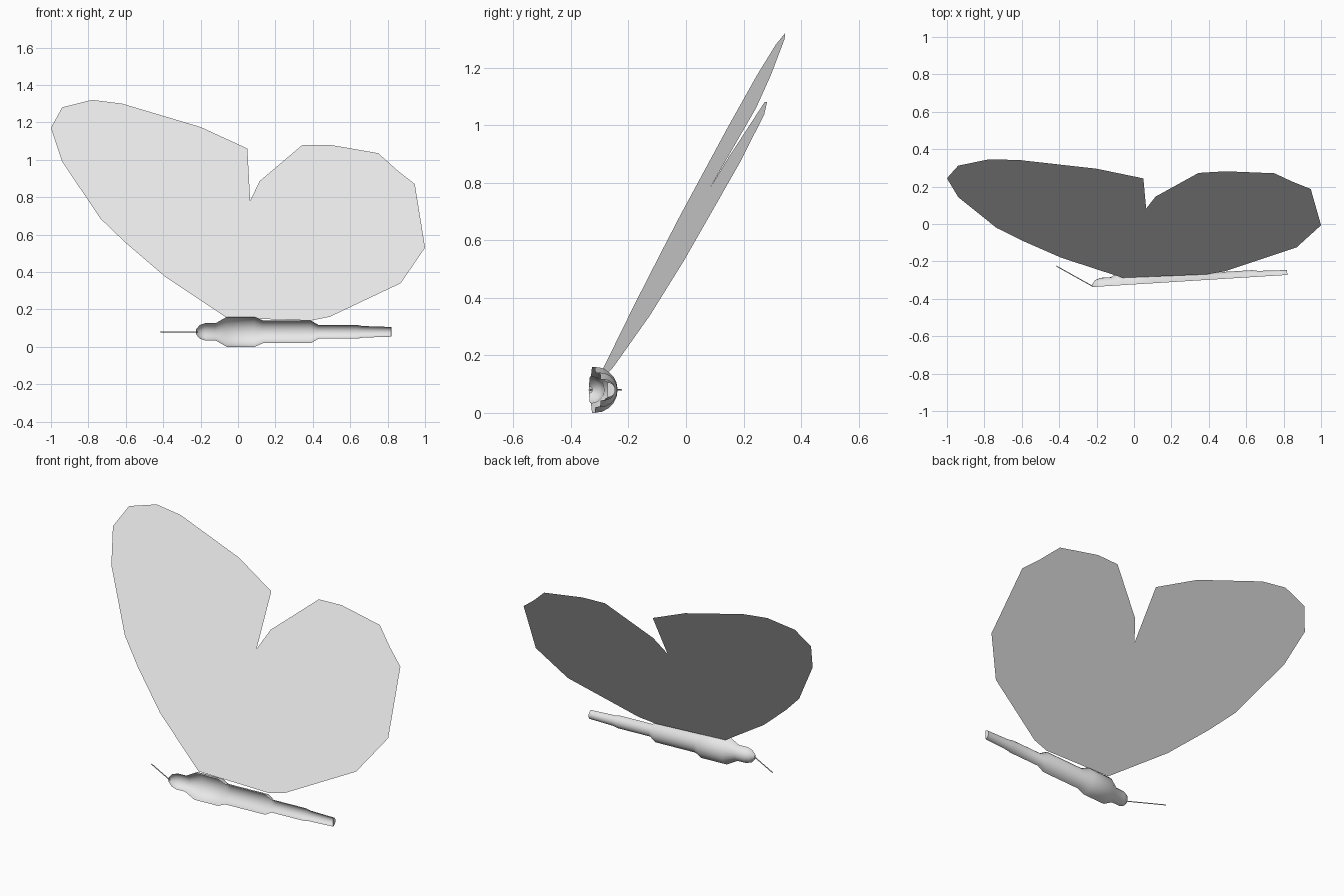
import bpy, bmesh, math
from mathutils import Vector

cube = bpy.data.objects.get("Cube")
if cube:
    bpy.data.objects.remove(cube, do_unlink=True)

GREY = (0.8, 0.8, 0.8, 1)
mat = bpy.data.materials.new("light grey")
mat.use_nodes = True
mat.diffuse_color = GREY
mat.node_tree.nodes["Principled BSDF"].inputs["Base Color"].default_value = GREY

SLOPE = 0.062      # body axis drifts back toward the tail
AXIS_Y, AXIS_Z = -0.323, 0.08


def add_object(name, bm, smooth=False):
    mesh = bpy.data.meshes.new(name)
    bm.to_mesh(mesh)
    bm.free()
    mesh.materials.append(mat)
    obj = bpy.data.objects.new(name, mesh)
    bpy.context.collection.objects.link(obj)
    if smooth:
        bpy.ops.object.select_all(action='DESELECT')
        obj.select_set(True)
        bpy.context.view_layer.objects.active = obj
        bpy.ops.object.shade_smooth_by_angle(angle=math.radians(40))
    return obj


def axis_point(x):
    return Vector((x, AXIS_Y + SLOPE * x, AXIS_Z))


# Body: half shell, open toward the front, lofted from head to tail
profile = [(-0.225, 0.012), (-0.205, 0.036), (-0.175, 0.046), (-0.12, 0.046),
           (-0.06, 0.08), (0.09, 0.08), (0.135, 0.06), (0.39, 0.06),
           (0.43, 0.037), (0.635, 0.037), (0.665, 0.031), (0.82, 0.026)]
STEPS = 10
bm = bmesh.new()
rings = []
for x, r in profile:
    ring = []
    for i in range(STEPS + 1):
        t = math.pi * (i / STEPS - 0.5)
        offset = Vector((-SLOPE * r * math.cos(t), r * math.cos(t), r * math.sin(t)))
        ring.append(bm.verts.new(axis_point(x) + offset))
    rings.append(ring)
for a, b in zip(rings, rings[1:]):
    for i in range(STEPS):
        bm.faces.new((a[i], a[i + 1], b[i + 1], b[i]))
bm.faces.new(rings[0][::-1])
bm.faces.new(rings[-1])
add_object("body", bm, smooth=True)

# Wing: one flat leaning sheet, fore lobe and hind lobe with a notch between
outline = [(-1, 1.17), (-0.94, 1.28), (-0.78, 1.32), (-0.62, 1.3), (-0.2, 1.175),
           (0.05, 1.06), (0.065, 0.78), (0.115, 0.885), (0.345, 1.08), (0.49, 1.08),
           (0.75, 1.035), (0.85, 0.945), (0.945, 0.87), (1, 0.53), (0.87, 0.34),
           (0.49, 0.16), (0.39, 0.14), (-0.06, 0.155), (-0.39, 0.375),
           (-0.6, 0.555), (-0.735, 0.685), (-0.94, 0.99)]
bm = bmesh.new()
wing = bm.faces.new([bm.verts.new((x, -0.374 + 0.58 * z + 0.06 * x, z))
                     for x, z in reversed(outline)])
bmesh.ops.triangulate(bm, faces=[wing])
add_object("wing", bm)

# Antenna: thin rod angled back from the head
start = axis_point(-0.215)
end = Vector((-0.415, -0.225, AXIS_Z))
direction = end - start
bm = bmesh.new()
bmesh.ops.create_cone(bm, cap_ends=True, segments=6, radius1=0.003, radius2=0.003,
                      depth=direction.length)
antenna = add_object("antenna", bm)
antenna.rotation_euler = direction.to_track_quat('Z', 'Y').to_euler()
antenna.location = (start + end) / 2
